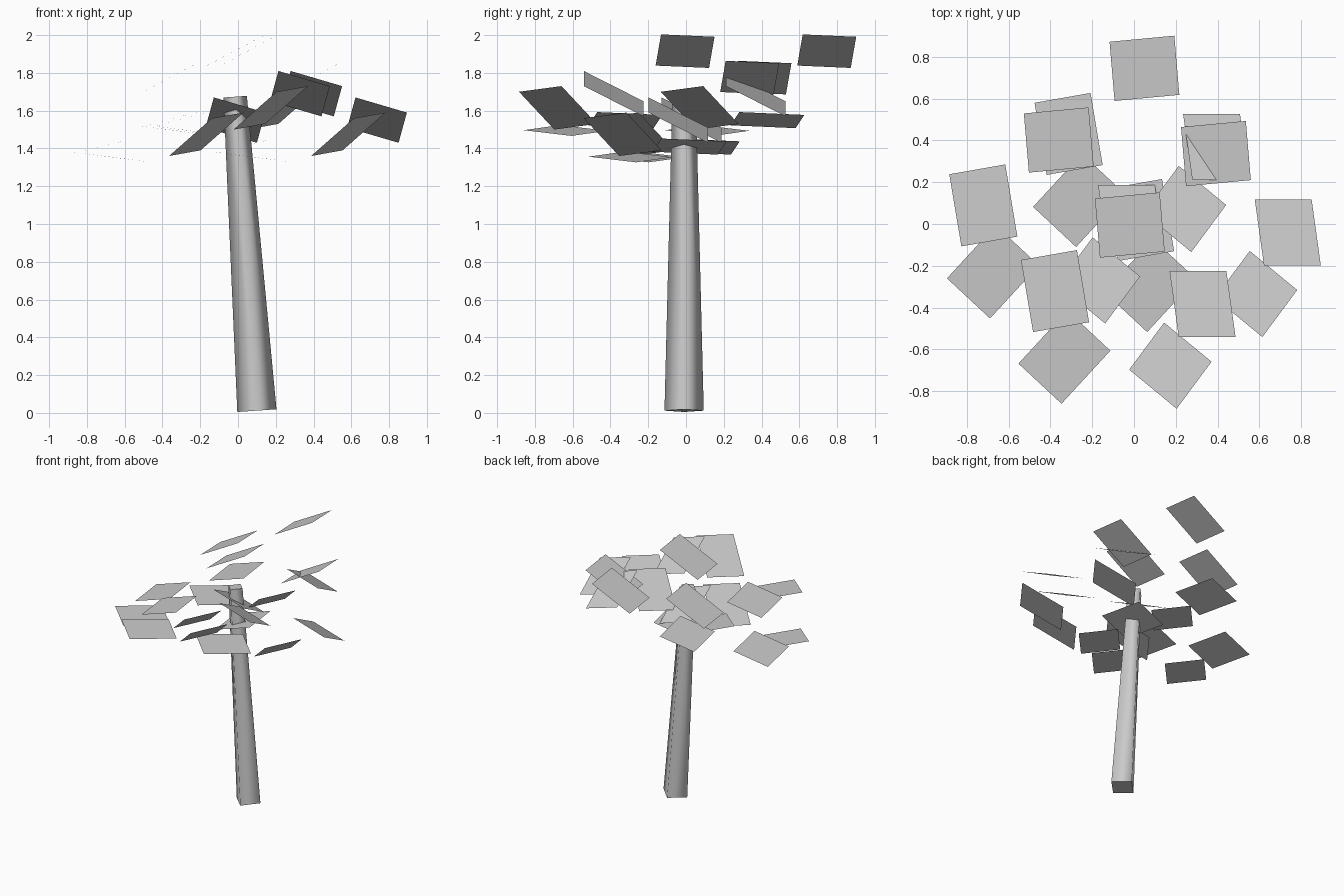
import bpy
import bmesh
from math import radians
from mathutils import Vector, Matrix

cube = bpy.data.objects.get("Cube")
if cube:
    bpy.data.objects.remove(cube, do_unlink=True)

# One plain grey for the whole tree
grey = bpy.data.materials.new("pale_grey")
grey.use_nodes = True
colour = (0.6, 0.6, 0.6, 1)
grey.diffuse_color = colour
grey.node_tree.nodes["Principled BSDF"].inputs["Base Color"].default_value = colour


def add_object(name, bm):
    mesh = bpy.data.meshes.new(name)
    bm.to_mesh(mesh)
    bm.free()
    mesh.materials.append(grey)
    obj = bpy.data.objects.new(name, mesh)
    bpy.context.collection.objects.link(obj)
    return obj


# Leaning four-sided trunk with smooth sides and flat ends
foot, tip = Vector((0.1, -0.01, 0.012)), Vector((-0.015, -0.01, 1.674))
axis = tip - foot
bm = bmesh.new()
bmesh.ops.create_cone(bm, cap_ends=True, segments=4, radius1=0.104,
                      radius2=0.062, depth=axis.length)
lean = Vector((0, 0, 1)).rotation_difference(axis).to_matrix().to_4x4()
bm.transform(Matrix.Translation((foot + tip) / 2) @ lean)
bm.normal_update()
for face in bm.faces:
    face.smooth = abs(face.normal.z) < 0.5
for edge in bm.edges:
    edge.smooth = all(f.smooth for f in edge.link_faces)
add_object("trunk", bm)

# Each spray holds four parallel leaves; side leaves sit off the level of the pair
SPREAD = [(0, 0, 0), (0.07, 0.75, 0), (-0.34, 0.407, 1), (0.412, 0.342, 1)]


def leaf_spray(name, turn, base, step, length, width):
    bm = bmesh.new()
    u, v = Vector(length) / 2, Vector(width) / 2
    spin = Matrix.Rotation(radians(turn), 3, "Z")
    for x, y, level in SPREAD:
        centre = Vector(base) + spin @ Vector((x, y, level * step))
        corners = [centre - u - v, centre + u - v, centre + u + v, centre - u + v]
        face = bm.faces.new([bm.verts.new(c) for c in corners])
        face.normal_update()
        if face.normal.z < 0:
            face.normal_flip()
    add_object(name, bm)


leaf_spray("top_leaves", 0, (-0.02, -0.005, 1.915), -0.14,
           (0.31, 0.029, 0.165), (0.024, -0.283, 0.0125))
leaf_spray("right_leaves", 90, (0.029, 0.019, 1.41), 0.14,
           (0.268, 0.047, 0.07), (0.058, -0.345, 0.015))
leaf_spray("left_leaves", -90, (-0.014, 0.029, 1.55), 0.14,
           (0.272, 0, -0.08), (0.044, -0.316, 0.16))
leaf_spray("front_right_leaves", 180, (-0.263, 0.113, 1.495), -0.14,
           (0.234, 0.254, -0.03), (0.206, -0.192, -0.027))
leaf_spray("front_left_leaves", 180, (0.244, 0.072, 1.615), -0.14,
           (0.167, 0.225, 0.03), (0.227, -0.187, 0.2))
